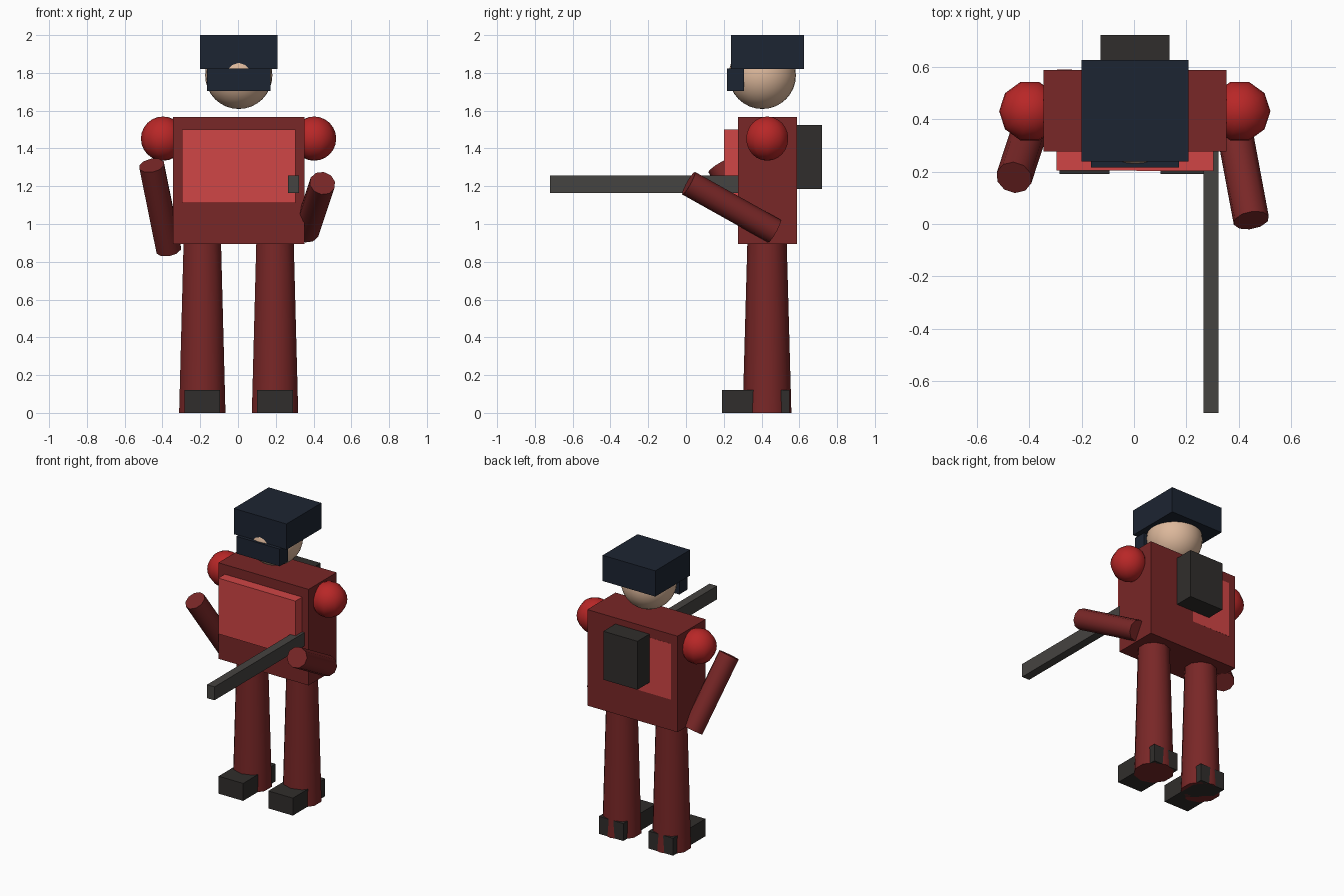
import bpy
from math import radians, pi
from mathutils import Vector

if "Cube" in bpy.data.objects:
    bpy.data.objects.remove(bpy.data.objects["Cube"])


def material(name, r, g, b):
    m = bpy.data.materials.new(name)
    m.diffuse_color = (r, g, b, 1)
    m.use_nodes = True
    m.node_tree.nodes["Principled BSDF"].inputs["Base Color"].default_value = m.diffuse_color
    return m


CLOTH = material("dark_red_cloth", 0.19, 0.02, 0.02)
PLATE = material("light_red_plate", 0.63, 0.06, 0.06)
PAD = material("bright_red_pad", 0.48, 0.02, 0.02)
NAVY = material("navy", 0.012, 0.018, 0.032)
SKIN = material("skin", 0.72, 0.48, 0.33)
BLACK = material("charcoal", 0.03, 0.027, 0.025)
METAL = material("gunmetal", 0.06, 0.056, 0.052)


def finish(name, mat, smooth=False):
    o = bpy.context.object
    o.name = name
    o.data.materials.append(mat)
    if smooth:
        bpy.ops.object.shade_smooth_by_angle(angle=radians(40))
    return o


def box(name, mat, x, y, z):
    """Box from (min, max) ranges on each axis."""
    r = (x, y, z)
    bpy.ops.mesh.primitive_cube_add(size=1, location=[(a + b) / 2 for a, b in r])
    bpy.context.object.scale = [b - a for a, b in r]
    return finish(name, mat)


def ball(name, mat, centre, radius, segments, rings):
    bpy.ops.mesh.primitive_uv_sphere_add(segments=segments, ring_count=rings,
                                         radius=radius, location=centre,
                                         rotation=(0, 0, pi / 2))
    return finish(name, mat, True)


def limb(name, mat, start, end, r1, r2):
    """Ten-sided tapered cylinder between two points."""
    a, b = Vector(start), Vector(end)
    d = b - a
    bpy.ops.mesh.primitive_cone_add(vertices=10, radius1=r1, radius2=r2,
                                    depth=d.length, location=(a + b) / 2)
    o = finish(name, mat, True)
    o.rotation_euler = Vector((0, 0, 1)).rotation_difference(d).to_euler()
    return o


# Torso, chest plate running through to the back, backpack
box("torso", CLOTH, (-0.345, 0.353), (0.276, 0.587), (0.895, 1.567))
plate = box("chest_plate", PLATE, (-0.295, 0.304), (0.203, 0.587), (1.11, 1.5))
plate.rotation_euler.z = -0.004
box("backpack", BLACK, (-0.128, 0.136), (0.58, 0.72), (1.185, 1.524))

# Head with block hat and visor
ball("head", SKIN, (0.004, 0.404, 1.787), 0.178, 32, 16)
box("hat", NAVY, (-0.2, 0.208), (0.239, 0.625), (1.82, 2.0))
box("visor", NAVY, (-0.163, 0.172), (0.216, 0.306), (1.703, 1.823))

# Shoulders, legs and shoes on both sides
for side, shoulder_x, leg_x in (("left", -0.397, -0.189), ("right", 0.403, 0.196)):
    ball(side + "_shoulder", PAD, (shoulder_x, 0.43, 1.452), 0.117, 10, 12)
    limb(side + "_leg", CLOTH, (leg_x, 0.429, 0), (leg_x, 0.429, 0.91), 0.129, 0.104)
    box(side + "_shoe", BLACK, (leg_x - 0.095, leg_x + 0.095), (0.191, 0.549), (0, 0.122))

# Arms reaching forward
limb("left_arm", CLOTH, (-0.367, 0.45, 0.865), (-0.457, 0.177, 1.31), 0.069, 0.069)
limb("right_arm", CLOTH, (0.362, 0.468, 0.962), (0.447, 0.014, 1.216), 0.069, 0.069)

# Long barrel held forward on the right
box("barrel", METAL, (0.264, 0.322), (-0.72, 0.28), (1.163, 1.257))
